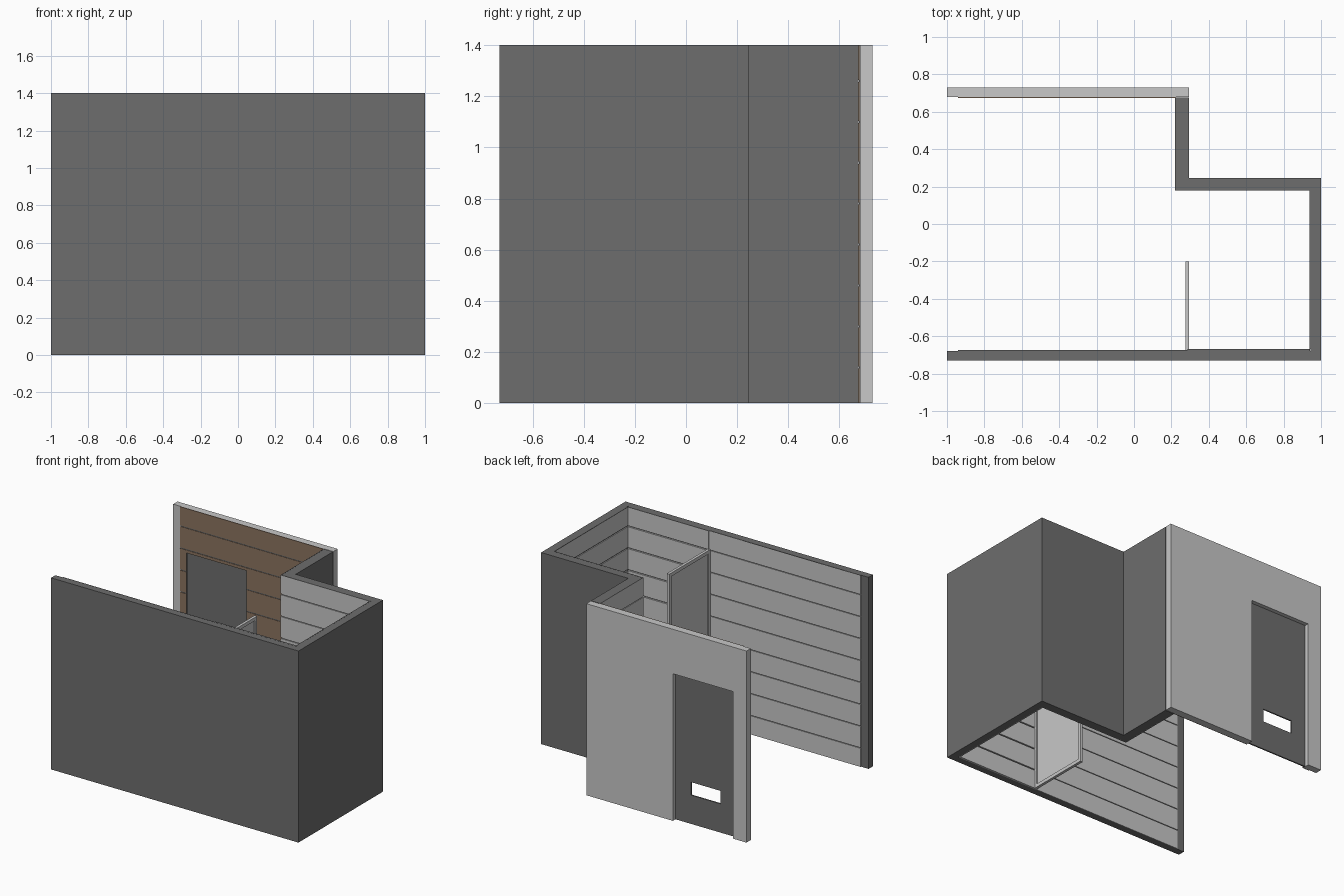
import bpy
import bmesh
from mathutils import Vector

cube = bpy.data.objects.get("Cube")
if cube:
    bpy.data.objects.remove(cube, do_unlink=True)


def material(name, color):
    m = bpy.data.materials.new(name)
    m.use_nodes = True
    m.diffuse_color = (*color, 1)
    m.node_tree.nodes["Principled BSDF"].inputs["Base Color"].default_value = (*color, 1)
    return m


DARK = material("dark grey", (0.155, 0.155, 0.155))
LIGHT = material("light grey", (0.58, 0.58, 0.58))
BROWN = material("brown wood", (0.26, 0.175, 0.117))

HEIGHT = 1.4
GROOVE = 0.008
# plank seams, from the floor up
SEAMS = [0] + [0.14 + 0.16 * i for i in range(8)] + [HEIGHT]


def boxes(name, mat, *spans):
    """One object made of axis-aligned boxes (x0, x1, y0, y1, z0, z1)."""
    bm = bmesh.new()
    for x0, x1, y0, y1, z0, z1 in spans:
        verts = bmesh.ops.create_cube(bm, size=1)["verts"]
        size = Vector((x1 - x0, y1 - y0, z1 - z0))
        mid = Vector((x0 + x1, y0 + y1, z0 + z1)) / 2
        for v in verts:
            v.co = v.co * size + mid
    mesh = bpy.data.meshes.new(name)
    bm.to_mesh(mesh)
    bm.free()
    mesh.materials.append(mat)
    obj = bpy.data.objects.new(name, mesh)
    bpy.context.collection.objects.link(obj)
    return obj


def planks(name, mat, x0, x1, y0, y1, openings=()):
    """Rows of cladding with a groove at each seam; openings are (x0, x1, top)."""
    spans = []
    for low, high in zip(SEAMS, SEAMS[1:]):
        z0 = low + (GROOVE / 2 if low > 0 else 0)
        z1 = high - (GROOVE / 2 if high < HEIGHT else 0)
        for a, b, top in openings:
            zc = min(max(top, z0), z1)
            if zc > z0:
                spans += [(x0, a, y0, y1, z0, zc), (b, x1, y0, y1, z0, zc)]
            if z1 > zc:
                spans.append((x0, x1, y0, y1, zc, z1))
        if not openings:
            spans.append((x0, x1, y0, y1, z0, z1))
    return boxes(name, mat, *spans)


# Dark outer walls, butted corner to corner
boxes("front_wall", DARK, (-1, 1, -0.73, -0.68, 0, HEIGHT))
boxes("left_wall", DARK, (0.945, 1, -0.68, 0.245, 0, HEIGHT))
boxes("step_wall", DARK, (0.225, 0.945, 0.185, 0.245, 0, HEIGHT))
boxes("return_wall", DARK, (0.225, 0.295, 0.245, 0.675, 0, HEIGHT))

# Light back wall around the door opening
D0, D1, DTOP = -0.89, -0.405, 1.075
boxes("back_wall", LIGHT,
      (-1, D0, 0.68, 0.73, 0, HEIGHT),
      (D1, 0.295, 0.68, 0.73, 0, HEIGHT),
      (D0, D1, 0.68, 0.73, DTOP, HEIGHT))

# Door with a low open slot
S0, S1, SLOW, SHIGH = -0.77, -0.53, 0.21, 0.305
boxes("door", DARK,
      (D0, S0, 0.69, 0.7, 0, DTOP),
      (S1, D1, 0.69, 0.7, 0, DTOP),
      (S0, S1, 0.69, 0.7, 0, SLOW),
      (S0, S1, 0.69, 0.7, SHIGH, DTOP))

# Inner cladding
planks("front_cladding", LIGHT, -0.94, 0.285, -0.68, -0.675)
planks("alcove_cladding", LIGHT, 0.285, 0.94, -0.68, -0.668)
planks("left_cladding", LIGHT, 0.938, 0.945, -0.668, 0.18)
planks("step_cladding", LIGHT, 0.22, 0.945, 0.179, 0.185)
planks("return_cladding", LIGHT, 0.22, 0.225, 0.185, 0.675)
planks("wood_cladding", BROWN, -0.94, 0.225, 0.674, 0.678, [(D0, D1, DTOP)])

# Dark backing seen through the wood grooves
boxes("wood_backing", DARK,
      (-0.94, D0, 0.677, 0.68, 0, HEIGHT),
      (D1, 0.225, 0.677, 0.68, 0, HEIGHT),
      (D0, D1, 0.677, 0.68, DTOP, HEIGHT))

# Dark caps along the top of the light cladding
boxes("wall_caps", DARK,
      (-0.94, 0.285, -0.68, -0.675, HEIGHT - 0.004, HEIGHT + 0.0005),
      (0.285, 0.94, -0.68, -0.668, HEIGHT - 0.004, HEIGHT + 0.0005),
      (0.938, 0.945, -0.668, 0.18, HEIGHT - 0.004, HEIGHT + 0.0005),
      (0.22, 0.945, 0.179, 0.185, HEIGHT - 0.004, HEIGHT + 0.0005),
      (0.22, 0.225, 0.185, 0.675, HEIGHT - 0.004, HEIGHT + 0.0005))

# Partition screen: frame and thin recessed pane
P0, P1, F, PTOP = -0.675, -0.2, 0.025, 1.265
boxes("partition_frame", LIGHT,
      (0.275, 0.295, P0, P0 + F, 0, PTOP),
      (0.275, 0.295, P1 - F, P1, 0, PTOP),
      (0.275, 0.295, P0 + F, P1 - F, 0, F),
      (0.275, 0.295, P0 + F, P1 - F, PTOP - F, PTOP))
boxes("partition_pane", LIGHT, (0.282, 0.288, P0 + F, P1 - F, F, PTOP - F))
